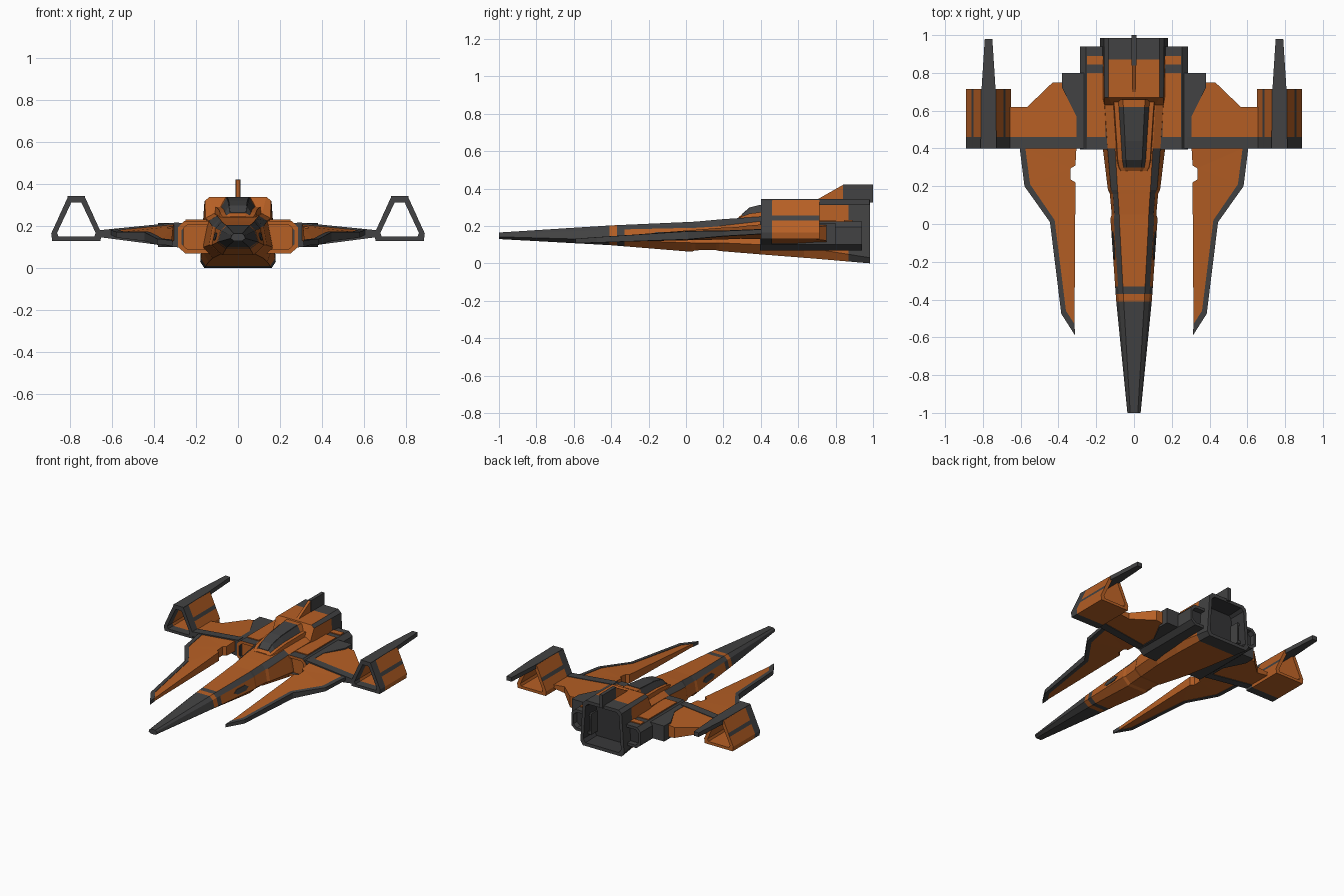
import bpy, bmesh

if "Cube" in bpy.data.objects:
    bpy.data.objects.remove(bpy.data.objects["Cube"])

# Colours
MATS = []
for nm, c in (("burnt_orange", (0.47, 0.115, 0.018, 1)),
              ("dark_grey", (0.055, 0.055, 0.056, 1)),
              ("engine_shadow_grey", (0.035, 0.035, 0.037, 1))):
    m = bpy.data.materials.new(nm)
    m.diffuse_color = c
    m.use_nodes = True
    m.node_tree.nodes["Principled BSDF"].inputs["Base Color"].default_value = m.diffuse_color
    MATS.append(m)
ORANGE, GREY, DARK = 0, 1, 2


def make(name, verts, faces, idx, mirror=False):
    """Mesh object from verts, faces and a material index per face."""
    me = bpy.data.meshes.new(name)
    ob = bpy.data.objects.new(name, me)
    bpy.context.collection.objects.link(ob)
    for m in MATS:
        me.materials.append(m)
    bm = bmesh.new()
    vs = [bm.verts.new(v) for v in verts]
    for f, i in zip(faces, idx):
        bm.faces.new([vs[k] for k in f]).material_index = i
    bmesh.ops.recalc_face_normals(bm, faces=bm.faces)
    bmesh.ops.triangulate(bm, faces=[f for f in bm.faces if len(f.verts) > 4])
    bm.to_mesh(me)
    bm.free()
    if mirror:
        ob.modifiers.new("mirror", 'MIRROR').use_mirror_merge = False
    return ob


def slab(name, outline, top, bot, mat=GREY, mirror=True):
    """Plan outline (x, y) thickened between two heights or height functions."""
    t = top if callable(top) else lambda x, y: top
    b = bot if callable(bot) else lambda x, y: bot
    n = len(outline)
    verts = [(x, y, t(x, y)) for x, y in outline] + [(x, y, b(x, y)) for x, y in outline]
    faces = [list(range(n)), list(range(n, 2 * n))]
    faces += [[i, (i + 1) % n, n + (i + 1) % n, n + i] for i in range(n)]
    return make(name, verts, faces, [mat] * len(faces), mirror)


def box(name, x0, x1, y0, y1, top, bot, mat=GREY, mirror=True):
    return slab(name, [(x0, y0), (x1, y0), (x1, y1), (x0, y1)], top, bot, mat, mirror)


def loft(name, loops, rule, mirror=False):
    """Skin equal-length loops of 3D points; rule(ring, segment) gives the material."""
    n = len(loops[0])
    verts = [p for l in loops for p in l]
    faces, idx = [], []
    for r in range(len(loops) - 1):
        for i in range(n):
            j = (i + 1) % n
            faces.append([r * n + i, r * n + j, (r + 1) * n + j, (r + 1) * n + i])
            idx.append(rule(r, i))
    faces += [list(range(n)), list(range(len(verts) - n, len(verts)))]
    idx += [rule(0, 0), rule(len(loops) - 2, 0)]
    return make(name, verts, faces, idx, mirror)


def tube(name, outer, inner, ys, rule, mirror=True):
    """Hollow (x, z) frame swept along y; rule(side, ring, segment)."""
    n, verts, faces, idx = len(outer), [], [], []
    for y in ys:
        verts += [(x, y, z) for x, z in outer] + [(x, y, z) for x, z in inner]
    last = (len(ys) - 1) * 2 * n
    for i in range(n):
        j = (i + 1) % n
        for r in range(len(ys) - 1):
            a = r * 2 * n
            for s in (0, 1):
                o = a + s * n
                faces.append([o + i, o + j, o + j + 2 * n, o + i + 2 * n])
                idx.append(rule(s, r, i))
        for e in (0, last):
            faces.append([e + i, e + j, e + n + j, e + n + i])
            idx.append(rule(2, 0 if e == 0 else len(ys) - 2, i))
    return make(name, verts, faces, idx, mirror)


def full(y, half):
    """Mirror a half profile (top to bottom) into a closed loop."""
    return [(x, y, z) for x, z in half] + [(-x, y, z) for x, z in reversed(half)]


# Fuselage: top edge, shoulder, widest line, keel edge at key stations
KEYS = [
    (-1.0, [(.02, .165), (.03, .156), (.035, .142), (.02, .13)]),
    (-.40, [(.055, .203), (.08, .18), (.095, .125), (.055, .097)]),
    (.03, [(.078, .222), (.107, .19), (.125, .11), (.075, .062)]),
    (.05, [(.078, .223), (.104, .19), (.118, .11), (.072, .070)]),
    (.16, [(.085, .233), (.112, .197), (.128, .11), (.08, .071)]),
    (.18, [(.087, .235), (.122, .20), (.138, .11), (.085, .066)]),
    (.40, [(.10, .25), (.14, .225), (.165, .10), (.12, .048)]),
    (.63, [(.115, .26), (.155, .238), (.172, .085), (.14, .03)]),
    (.67, [(.135, .34), (.157, .322), (.173, .08), (.142, .027)]),
    (.985, [(.135, .34), (.160, .318), (.18, .03), (.16, 0)]),
]


def profile(y):
    for (y0, a), (y1, b) in zip(KEYS, KEYS[1:]):
        if y <= y1:
            t = (y - y0) / (y1 - y0)
            return [(p[0] + (q[0] - p[0]) * t, p[1] + (q[1] - p[1]) * t) for p, q in zip(a, b)]


stations = sorted([k[0] for k in KEYS] + [-.41, -.37, -.33, .87])
loops = [full(y, profile(y)) for y in stations]
for y, s in ((.985, .86), (.87, .78)):          # recessed engine exhaust
    loops.append([(x * s, y, .17 + (z - .17) * s) for x, _, z in loops[len(stations) - 1]])


def hull_rule(r, i):
    if r >= len(stations):
        return DARK
    if r >= len(stations) - 1:
        return GREY
    mid = (stations[r] + stations[r + 1]) / 2
    if mid < -.41 or -.37 < mid < -.33 or mid > .87:
        return GREY
    if mid < -.37:
        return ORANGE
    return GREY if i in (0, 6) and not .4 < mid < .67 else ORANGE


loft("fuselage", loops, hull_rule)

# Side windows on the nose
win = []
for y, f in ((-.19, .5), (-.16, .25), (-.07, .25), (-.04, .5), (-.07, .75), (-.16, .75)):
    (x0, z0), (x1, z1) = profile(y)[1:3]
    win.append((x0 + (x1 - x0) * f, y, z0 + (z1 - z0) * f))
loft("nose_window", [[(x + d, y, z) for x, y, z in win] for d in (-.003, .004)],
     lambda r, i: GREY, True)

# Canopy: glass dome in an orange surround
canopy = [(.28, .045, .247, .004), (.30, .055, .262, .01), (.34, .062, .296, .03),
          (.44, .068, .320, .04), (.62, .08, .336, .045), (.66, .085, .336, .045)]
loft("canopy", [full(y, [(w * .7, z), (w, z - h), (w + .024, z - h), (w + .035, .21)])
                for y, w, z, h in canopy],
     lambda r, i: GREY if i in (0, 6, 7) and r in (1, 2, 3) else ORANGE)
loft("canopy_glass_top", [full(y, [(w * .66, z + .003), (w * .66, z - .004)])
                          for y, w, z, h in canopy[1:5]], lambda r, i: GREY)

# Tail fin
for nm, pts, w, mat in (
        ("fin_front", [(.69, .335), (.84, .42), (.86, .42), (.86, .335)], .010, ORANGE),
        ("fin_rear", [(.84, .335), (.84, .423), (1, .423), (1, .325), (.95, .325)], .013, GREY)):
    loft(nm, [[(x, y, z) for y, z in pts] for x in (-w, w)], lambda r, i: mat)

# Side engines with intake and exhaust
OUT = [(.12, .07), (.25, .07), (.285, .10), (.285, .195), (.255, .225), (.12, .225)]
INN = [(.13, .09), (.24, .09), (.268, .113), (.268, .183), (.243, .205), (.13, .205)]
tube("side_engine", OUT, INN, (.395, .43, .94),
     lambda s, r, i: ORANGE if s == 2 and r == 0 else GREY)
loft("intake_panel", [[(x, y, z) for x, z in INN] for y in (.42, .45)], lambda r, i: ORANGE, True)
loft("exhaust_panel", [[(x, y, z) for x, z in INN] for y in (.87, .9)], lambda r, i: DARK, True)
box("engine_top_panel", .15, .25, .46, .80, .231, .222, ORANGE)
box("engine_top_panel_rear", .15, .25, .845, .89, .231, .222, ORANGE)
slab("engine_fairing", [(.26, .4), (.305, .4), (.305, .57), (.38, .72), (.38, .80), (.26, .80)],
     .215, .10)


# Main wing, tapering outwards
def wing_top(x, y):
    return .213 - .1 * (x - .3)


def wing_bot(x, y):
    return .105 + .13 * (x - .3)


slab("wing", [(.28, .45), (.66, .45), (.66, .62), (.565, .62), (.43, .75), (.28, .75)],
     wing_top, wing_bot, ORANGE)
box("wing_leading_edge", .28, .66, .4, .46, lambda x, y: wing_top(x, y) + .004,
    lambda x, y: wing_bot(x, y) - .004)


# Forward prongs with a grey outer edge
def prong(sign, extra=0):
    def z(x, y):
        t = y + .59
        return .12 + .05 * t + sign * (.009 + extra + .03 * t * max(0, .6 - x) / .3)
    return z


EDGE = [(.605, .4), (.58, .2), (.445, .01), (.385, -.475), (.312, -.59)]
INSET = [(.315, -.53), (.36, -.46), (.42, .02), (.55, .21), (.575, .4)]
slab("prong", INSET[::-1] + [(.31, .20), (.31, .22), (.335, .235), (.335, .295), (.31, .31), (.305, .4)],
     prong(1), prong(-1), ORANGE)
slab("prong_edge", EDGE + INSET, prong(1, .003), prong(-1, .003))

# Wing-tip frames: hollow trapezoids with a stripe on each slope
right_out = [(.885, .13), (.89, .165), (.86, .23), (.849, .255), (.81, .34)]
right_in = [(.855, .15), (.862, .168), (.833, .23), (.821, .255), (.793, .315)]
flip = lambda pts: [(1.54 - x, z) for x, z in reversed(pts)]
tube("wing_tip", right_out + flip(right_out), right_in + flip(right_in), (.4, .46, .715),
     lambda s, r, i: GREY if r == 0 or i == 4 or (s == 0 and i in (2, 6)) else ORANGE)
slab("wing_tip_spine", [(.728, .4), (.812, .4), (.808, .70), (.79, .98), (.75, .98), (.732, .70)],
     .343, .312)
